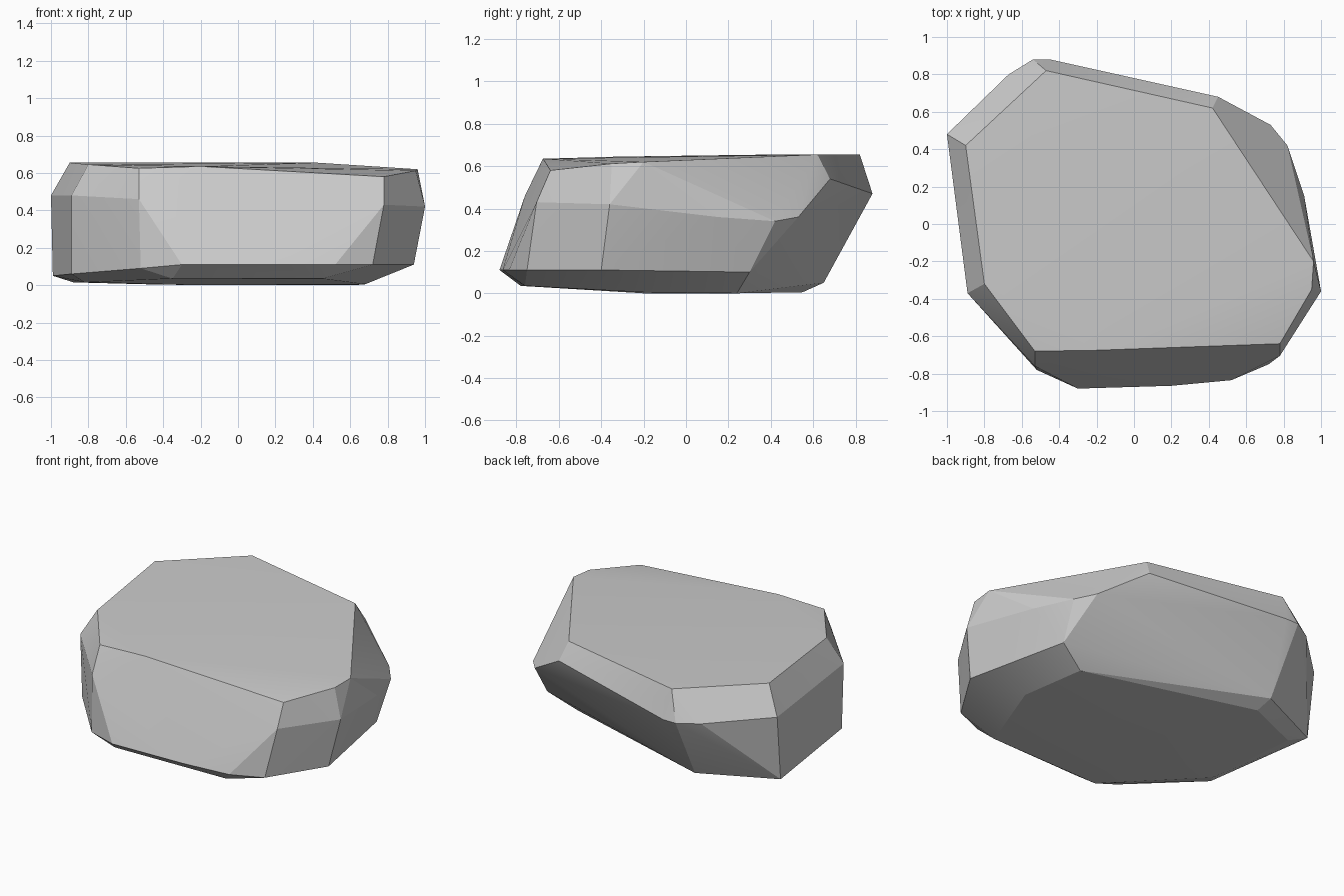
import bpy, bmesh, math

if "Cube" in bpy.data.objects:
    bpy.data.objects.remove(bpy.data.objects["Cube"])

# Corners of the stone's facets, ring by ring (counter-clockwise from front left)
top_ring = [(-.53, -.68, .625), (-.2, -.675, .635), (.78, -.64, .58), (.95, -.35, .612),
            (.96, -.2, .62), (.42, .62, .655), (-.47, .82, .655), (-.9, .42, .655),
            (-.8, -.32, .645)]
middle_ring = [(-.53, -.76, .46), (.78, -.705, .43), (1.0, -.36, .42), (.91, .15, .36),
               (.82, .42, .34), (.73, .53, .36), (.45, .68, .54), (-.45, .88, .47),
               (-.54, .88, .47), (-.67, .80, .47), (-1.0, .48, .48), (-.89, -.37, .48)]
low_ring = [(-.3, -.88, .11), (.2, -.865, .11), (.52, -.835, .11), (.72, -.75, .11),
            (.94, -.4, .11), (.80, .3, .10), (-.52, .65, .05), (-.99, .43, .05),
            (-.89, -.35, .06), (-.52, -.78, .09)]
bottom_ring = [(-.35, -.78, .035), (.45, -.76, .035), (.68, -.2, .005), (.62, .24, 0),
               (-.5, .55, .005), (-.88, .38, .015), (-.82, -.25, .015), (-.2, -.2, 0)]

# Wrap the rings in one convex faceted stone
bm = bmesh.new()
for p in top_ring + middle_ring + low_ring + bottom_ring:
    bm.verts.new(p)
hull = bmesh.ops.convex_hull(bm, input=bm.verts[:])
loose = [v for v in bm.verts if not v.link_faces]
bmesh.ops.delete(bm, geom=loose, context='VERTS')
bmesh.ops.recalc_face_normals(bm, faces=bm.faces[:])

mesh = bpy.data.meshes.new("stone")
bm.to_mesh(mesh)
bm.free()
stone = bpy.data.objects.new("stone", mesh)
bpy.context.collection.objects.link(stone)

# Keep broad facets crisp, soften only the shallow creases
bpy.context.view_layer.objects.active = stone
stone.select_set(True)
bpy.ops.object.shade_smooth_by_angle(angle=math.radians(15))
